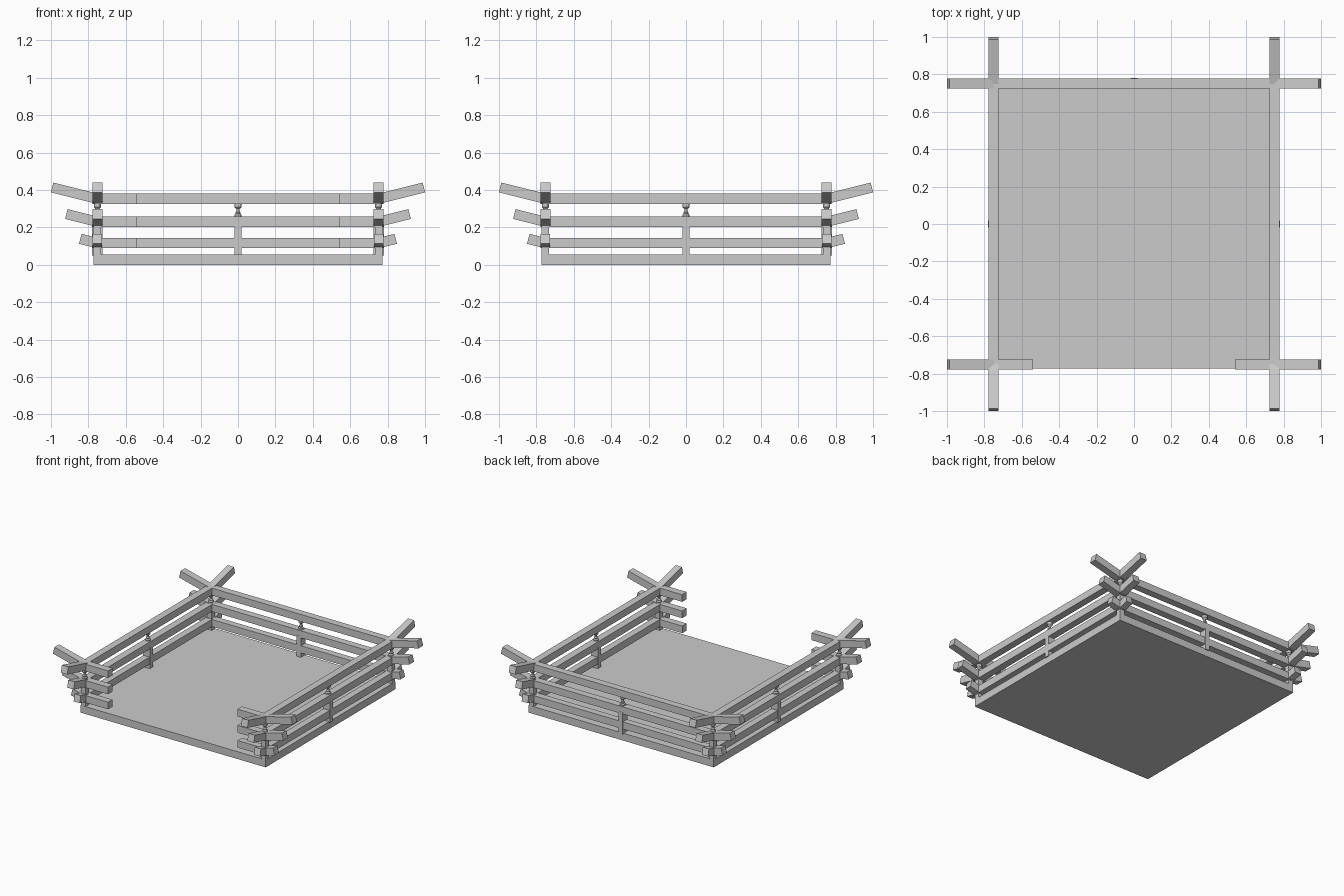
import bpy, bmesh, math
from mathutils import Matrix

if "Cube" in bpy.data.objects:
    bpy.data.objects.remove(bpy.data.objects["Cube"])

C = 0.752                 # centre line of the rails
H = 0.027                 # half thickness of a rail
A = math.radians(14)      # upward kick of the rail ends


def finish(bm, name, matrix=None):
    bmesh.ops.recalc_face_normals(bm, faces=bm.faces)
    me = bpy.data.meshes.new(name)
    bm.to_mesh(me)
    bm.free()
    ob = bpy.data.objects.new(name, me)
    bpy.context.collection.objects.link(ob)
    if matrix:
        ob.matrix_world = matrix
    return ob


def box(name, centre, size):
    bm = bmesh.new()
    m = Matrix.Translation(centre) @ Matrix.Diagonal((*size, 1))
    bmesh.ops.create_cube(bm, size=1, matrix=m)
    return finish(bm, name)


def half_outline(z, length):
    # top and bottom points from the bend to the raised tip
    m = H * math.tan(A / 2)
    cx, cz = C + length * math.cos(A), z + length * math.sin(A)
    dx, dz = H * math.sin(A), H * math.cos(A)
    top = [(C - m, z + H), (cx - dx, cz + dz)]
    bottom = [(cx + dx, cz - dz), (C + m, z - H)]
    return top + bottom


def prism(name, outline, half_width, matrix):
    bm = bmesh.new()
    f = bm.faces.new([bm.verts.new((x, -half_width, z)) for x, z in outline])
    r = bmesh.ops.extrude_face_region(bm, geom=[f])
    bmesh.ops.translate(bm, vec=(0, 2 * half_width, 0),
                        verts=[v for v in r['geom'] if isinstance(v, bmesh.types.BMVert)])
    return finish(bm, name, matrix)


def turned(name, x, y, profile, sides=12):
    bm = bmesh.new()
    vs = [bm.verts.new((r, 0, z)) for r, z in profile]
    es = [bm.edges.new(p) for p in zip(vs, vs[1:])]
    bmesh.ops.spin(bm, geom=vs + es, axis=(0, 0, 1), cent=(0, 0, 0),
                   steps=sides, angle=2 * math.pi)
    bmesh.ops.remove_doubles(bm, verts=bm.verts, dist=1e-5)
    return finish(bm, name, Matrix.Translation((x, y, 0)))


# Floor slab
box("floor", (0, 0, 0.028), (1.545, 1.545, 0.056))

# Three tiers of rails with bent-up ends
for tier, z, length, hw in (("bottom", 0.116, 0.094, 0.0255),
                            ("middle", 0.230, 0.171, H),
                            ("top", 0.353, 0.249, H)):
    half = half_outline(z, length)
    full = half + [(-x, h) for x, h in reversed(half)]
    for side, ang in (("right", -90), ("back", 0), ("left", 90)):
        m = Matrix.Rotation(math.radians(ang), 4, 'Z') @ Matrix.Translation((0, C, 0))
        prism(f"{tier}_rail_{side}", full, hw, m)
    # short front stubs either side of the opening
    stub = half + [(0.54, z - H), (0.54, z + H)]
    for side, s in (("right", 1), ("left", -1)):
        prism(f"{tier}_stub_{side}", [(s * x, h) for x, h in stub], hw,
              Matrix.Translation((0, -C, 0)))

# Posts with turned finials carrying the top rail
finial = [(0, 0.25), (0.019, 0.25), (0.019, 0.266), (0.012, 0.273), (0.015, 0.28),
          (0.009, 0.287), (0.009, 0.297), (0.019, 0.308), (0.019, 0.33), (0, 0.33)]
posts = [("corner", x, y, 0.04, 0.04) for x in (-C, C) for y in (-C, C)]
posts += [("back", 0, C, 0.036, 0.056),
          ("left", -C, 0, 0.056, 0.036), ("right", C, 0, 0.056, 0.036)]
for name, x, y, sx, sy in posts:
    box(f"{name}_post", (x, y, 0.1325), (sx, sy, 0.165))
    box(f"{name}_post_head", (x, y, 0.232), (0.036, 0.036, 0.052))
    turned(f"{name}_finial", x, y, finial)
